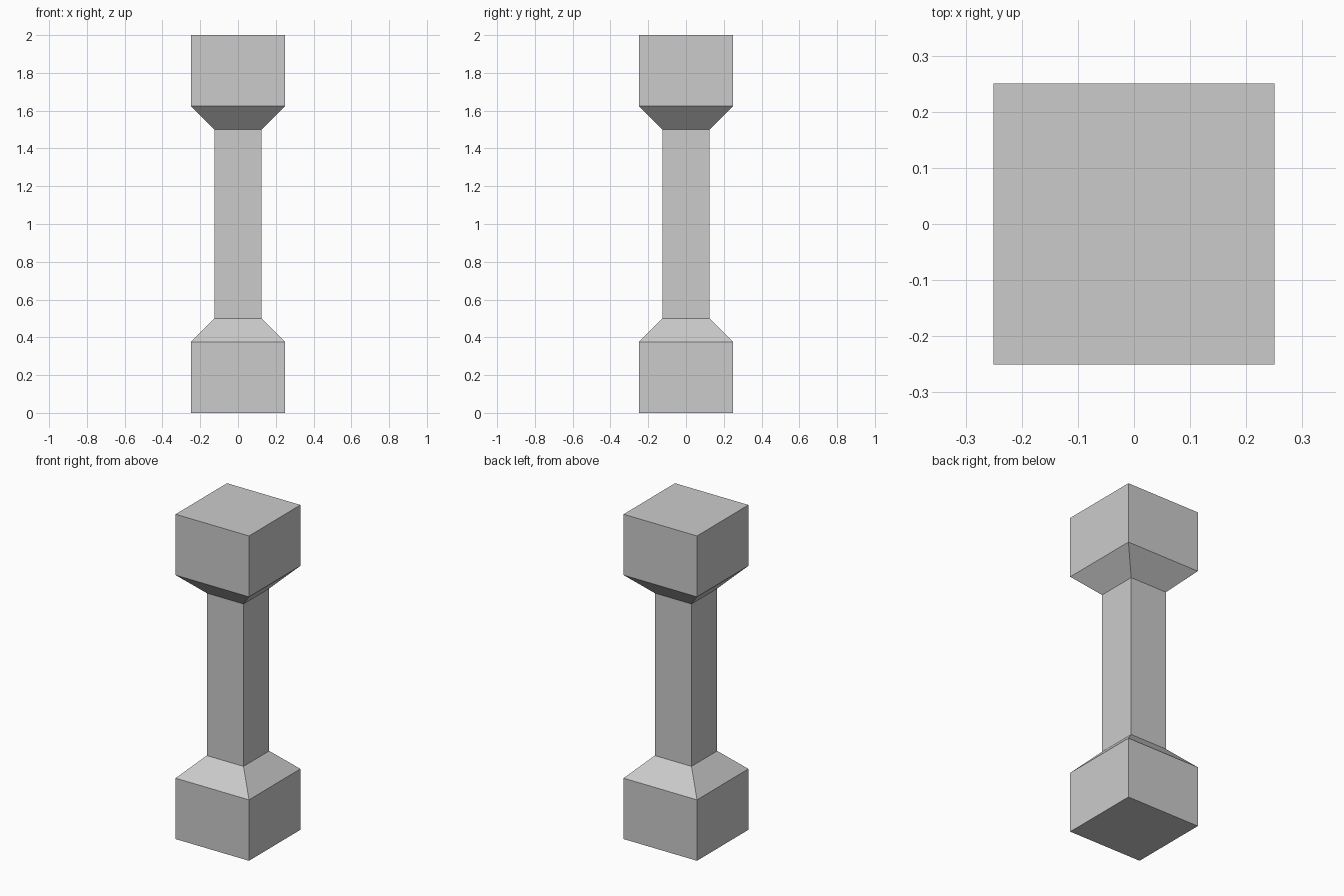
import bpy
import bmesh

if "Cube" in bpy.data.objects:
    bpy.data.objects.remove(bpy.data.objects["Cube"])

# Square cross-sections from bottom to top: (half width, height)
WIDE, NARROW = 0.25, 0.125
lower = [(WIDE, 0.0), (WIDE, 0.375), (NARROW, 0.5)]
profile = lower + [(w, 2.0 - z) for w, z in reversed(lower)]


def square_loft(name, sections):
    """Join square rings into one closed, flat-faced solid."""
    bm = bmesh.new()
    rings = [[bm.verts.new((sx * w, sy * w, z))
              for sx, sy in ((-1, -1), (1, -1), (1, 1), (-1, 1))]
             for w, z in sections]
    for low, high in zip(rings, rings[1:]):
        for i in range(4):
            j = (i + 1) % 4
            bm.faces.new((low[i], low[j], high[j], high[i]))
    bm.faces.new(rings[0][::-1])
    bm.faces.new(rings[-1])
    mesh = bpy.data.meshes.new(name)
    bm.to_mesh(mesh)
    bm.free()
    obj = bpy.data.objects.new(name, mesh)
    bpy.context.collection.objects.link(obj)
    return obj


# Pillar: base block, chamfer, shaft, mirrored chamfer and capital
square_loft("pillar", profile)
